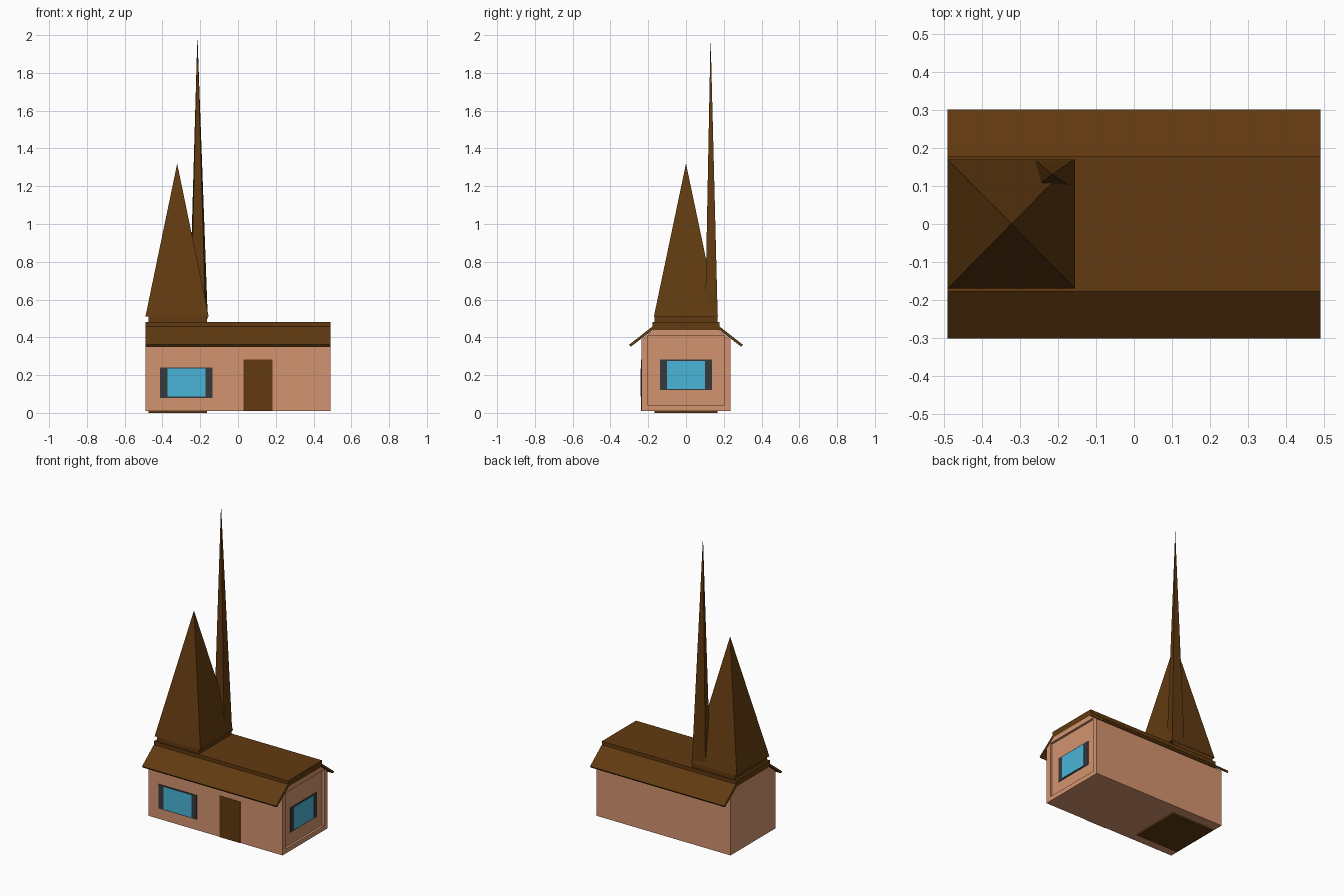
import bpy
import bmesh

cube = bpy.data.objects.get("Cube")
if cube:
    bpy.data.objects.remove(cube, do_unlink=True)


def material(name, r, g, b):
    def linear(c):
        c /= 255
        return c / 12.92 if c < 0.04 else ((c + 0.055) / 1.055) ** 2.4
    colour = (linear(r), linear(g), linear(b), 1)
    m = bpy.data.materials.new(name)
    m.use_nodes = True
    m.diffuse_color = colour
    m.node_tree.nodes["Principled BSDF"].inputs["Base Color"].default_value = colour
    return m


PLASTER = material("peach plaster", 212, 148, 112)
WOOD = material("brown wood", 97, 58, 16)
GLASS = material("blue glass", 74, 181, 215)
FRAME = material("dark grey frame", 55, 57, 61)


def finish(name, bm, mat):
    bmesh.ops.recalc_face_normals(bm, faces=bm.faces)
    mesh = bpy.data.meshes.new(name)
    bm.to_mesh(mesh)
    bm.free()
    mesh.materials.append(mat)
    obj = bpy.data.objects.new(name, mesh)
    bpy.context.collection.objects.link(obj)
    return obj


def prism(name, profile, x0, x1, mat):
    """Extrude a (y, z) profile along x."""
    bm = bmesh.new()
    face = bm.faces.new([bm.verts.new((x0, y, z)) for y, z in profile])
    ext = bmesh.ops.extrude_face_region(bm, geom=[face])["geom"]
    moved = [v for v in ext if isinstance(v, bmesh.types.BMVert)]
    bmesh.ops.translate(bm, vec=(x1 - x0, 0, 0), verts=moved)
    return finish(name, bm, mat)


def box(name, x, y, z, mat):
    profile = [(y[0], z[0]), (y[1], z[0]), (y[1], z[1]), (y[0], z[1])]
    return prism(name, profile, x[0], x[1], mat)


def spire(name, corners, z, apex, mat):
    bm = bmesh.new()
    base = [bm.verts.new((x, y, z)) for x, y in corners]
    tip = bm.verts.new(apex)
    bm.faces.new(base)
    for i in range(len(base)):
        bm.faces.new((base[i], base[i - 1], tip))
    return finish(name, bm, mat)


L = 0.49   # half length
W = 0.235  # half width

# Walls, with a shallow recessed panel in the right-hand gable
walls = prism("walls", [(-W, 0.01), (W, 0.01), (W, 0.39), (0.17, 0.44),
                        (-0.17, 0.44), (-W, 0.39)], -L, L, PLASTER)
cutter = box("panel_cutter", (L - 0.015, L + 0.1), (-0.2, 0.2), (0.04, 0.41), PLASTER)
cutter.hide_render = True
cut = walls.modifiers.new("panel", 'BOOLEAN')
cut.operation = 'DIFFERENCE'
cut.solver = 'EXACT'
cut.object = cutter
bpy.context.view_layer.objects.active = walls
bpy.ops.object.modifier_apply(modifier=cut.name)
bpy.data.objects.remove(cutter, do_unlink=True)

# Roof: flat top slab and two sloping eaves
box("roof_top", (-L, L), (-0.178, 0.178), (0.44, 0.48), WOOD)
for side, name in ((-1, "front_eave"), (1, "back_eave")):
    prism(name, [(side * y, z) for y, z in
                 ((0.293, 0.35), (0.301, 0.361), (0.178, 0.457), (0.168, 0.445))],
          -L, L, WOOD)

# Tower running through the building, with a large and a slender spire
box("tower", (-0.475, -0.165), (-0.168, 0.168), (0, 0.51), WOOD)
spire("large_spire", [(-0.49, -0.17), (-0.155, -0.17), (-0.155, 0.17), (-0.49, 0.17)],
      0.51, (-0.322, 0, 1.32), WOOD)
spire("slender_spire", [(-0.25, 0.103), (-0.172, 0.101), (-0.16, 0.168), (-0.258, 0.166)],
      0.5, (-0.215, 0.13, 2), WOOD)

# Door
box("door", (0.03, 0.182), (-W - 0.003, -W + 0.002), (0.01, 0.282), WOOD)

# Front window
box("front_window_frame", (-0.412, -0.136), (-W - 0.004, -W + 0.002), (0.08, 0.24), FRAME)
box("front_window_glass", (-0.374, -0.172), (-W - 0.006, -W), (0.086, 0.234), GLASS)

# Gable window, set inside the recessed panel
P = L - 0.015
box("gable_window_frame", (P - 0.002, P + 0.004), (-0.138, 0.138), (0.12, 0.282), FRAME)
box("gable_window_glass", (P, P + 0.006), (-0.101, 0.101), (0.127, 0.275), GLASS)
